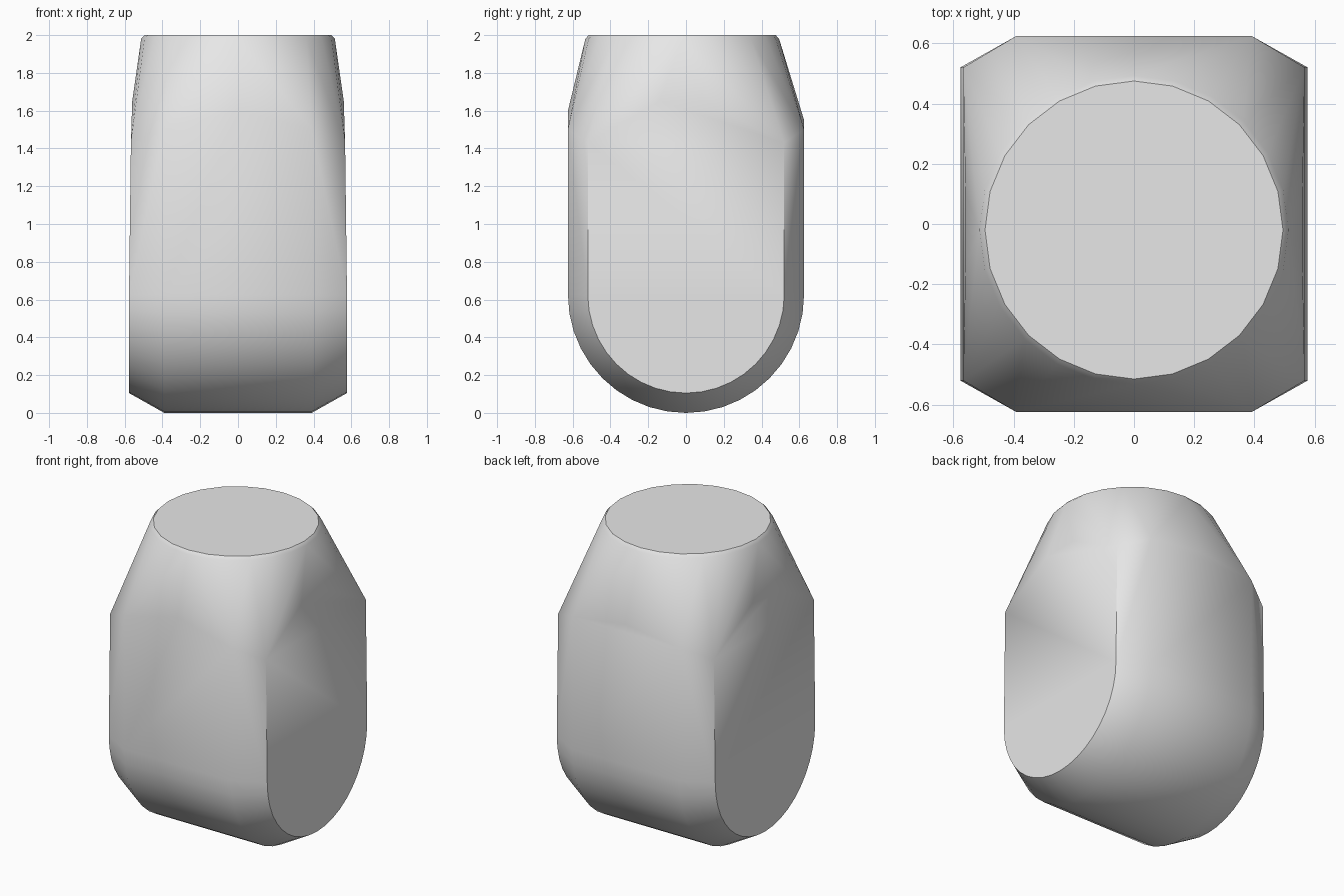
import bpy
import bmesh
import math

cube = bpy.data.objects.get("Cube")
if cube:
    bpy.data.objects.remove(cube, do_unlink=True)

grey = bpy.data.materials.new("light_grey")
grey.use_nodes = True
colour = (0.8, 0.8, 0.8, 1)
grey.diffuse_color = colour
grey.node_tree.nodes["Principled BSDF"].inputs["Base Color"].default_value = colour

ARC_CENTRE = 0.625


def u_profile(x, x_top, radius, top_front, top_back, steps=20):
    """Round-bottomed outline with straight walls, lying across x."""
    points = [(x_top, -radius, top_front), (x_top, radius, top_back)]
    for i in range(steps + 1):
        a = math.pi * i / steps
        points.append((x, -radius * math.cos(a), ARC_CENTRE - radius * math.sin(a)))
    return points


def ring(radius, z, steps=24):
    """Circle for the flat top, set slightly towards the front."""
    return [(radius * math.cos(math.tau * i / steps),
             -0.02 + radius * math.sin(math.tau * i / steps), z) for i in range(steps)]


# Flat top with a narrow softened rim
points = ring(0.495, 2.0) + ring(0.513, 1.98)

# Full-depth middle and chamfered flat ends, on both sides
for side in (-1, 1):
    points += u_profile(side * 0.39, side * 0.39, 0.625, 1.5, 1.5)
    points += u_profile(side * 0.577, side * 0.567, 0.52, 1.43, 1.43)
    points += [(side * 0.56, y, 1.65) for y in (-0.14, 0.1)]

# Upper ends of the front and back walls
points += [(0, -0.625, 1.6), (0, 0.625, 1.55)]

# Wrap the outlines in one closed skin
bm = bmesh.new()
for p in points:
    bm.verts.new(p)
hull = bmesh.ops.convex_hull(bm, input=bm.verts[:])
loose = {v for v in hull["geom_interior"] + hull["geom_unused"]
         if isinstance(v, bmesh.types.BMVert) and v.is_valid}
bmesh.ops.delete(bm, geom=list(loose), context="VERTS")
bmesh.ops.dissolve_limit(bm, angle_limit=math.radians(0.5),
                         verts=bm.verts[:], edges=bm.edges[:])
bmesh.ops.recalc_face_normals(bm, faces=bm.faces[:])

mesh = bpy.data.meshes.new("rounded_block")
bm.to_mesh(mesh)
bm.free()
mesh.materials.append(grey)
block = bpy.data.objects.new("rounded_block", mesh)
bpy.context.collection.objects.link(block)

bpy.ops.object.select_all(action="DESELECT")
block.select_set(True)
bpy.context.view_layer.objects.active = block
bpy.ops.object.shade_smooth_by_angle(angle=math.radians(36))
